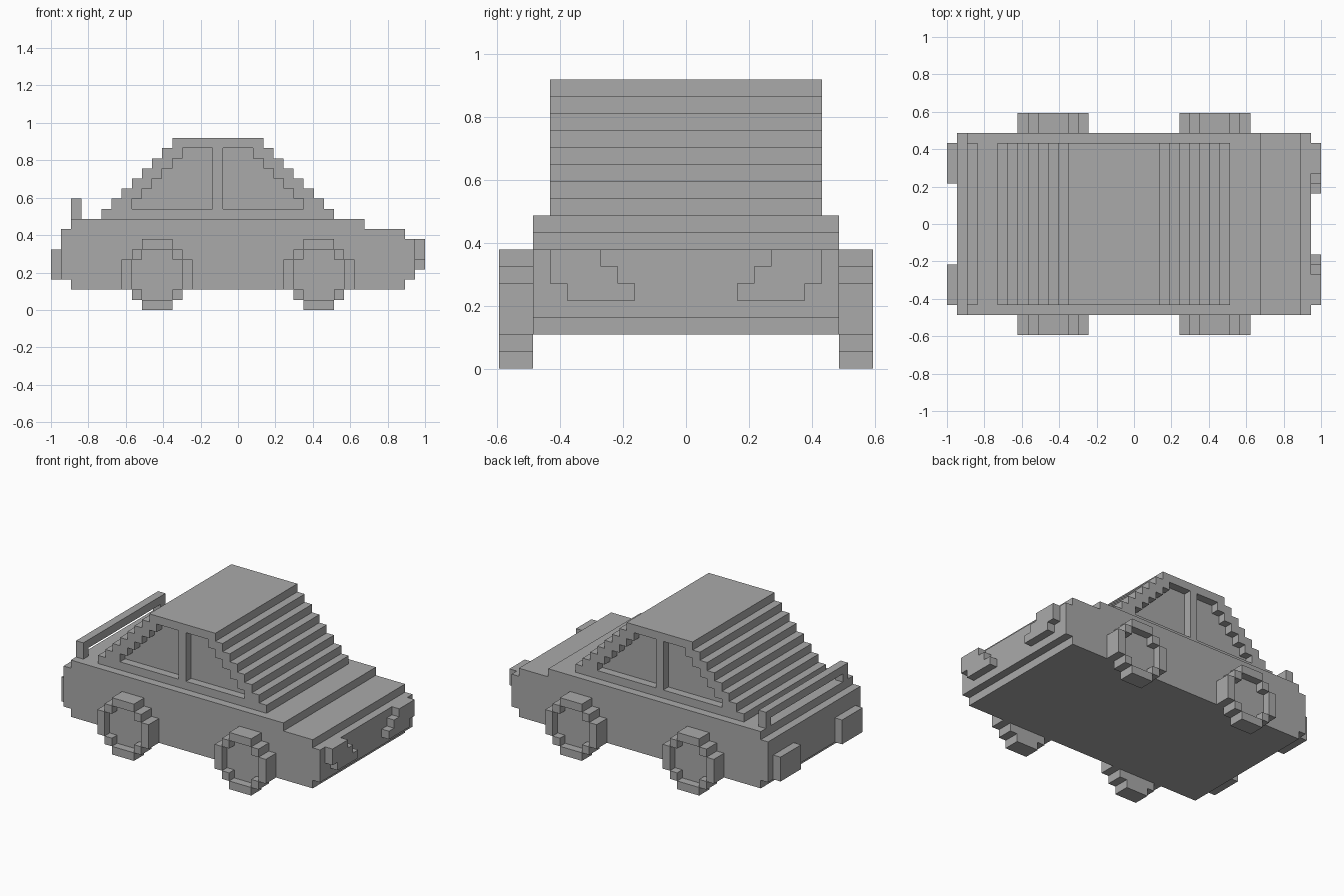
import bpy
import bmesh

cube = bpy.data.objects.get("Cube")
if cube:
    bpy.data.objects.remove(cube, do_unlink=True)

U = 2 / 37      # size of one block
MID = 18.5      # half the length in blocks

grey = bpy.data.materials.new("plain grey")
grey.use_nodes = True
grey.diffuse_color = (0.4, 0.4, 0.4, 1)
grey.node_tree.nodes["Principled BSDF"].inputs["Base Color"].default_value = (0.4, 0.4, 0.4, 1)


def prism(name, rows, lo, hi, along="y"):
    """Extrude a stepped outline; rows are (bottom, top, left, right) in blocks."""
    left, right = [], []
    for z0, z1, a, b in rows:
        left += [(a, z0), (a, z1)]
        right += [(b, z0), (b, z1)]
    outline = []
    for p in right + left[::-1]:
        if not outline or p != outline[-1]:
            outline.append(p)
    bm = bmesh.new()
    ends = []
    for d in (lo, hi):
        if along == "y":
            pts = [((h - MID) * U, d * U, z * U) for h, z in outline]
        else:
            pts = [((d - MID) * U, h * U, z * U) for h, z in outline]
        ends.append([bm.verts.new(p) for p in pts])
    bm.faces.new(ends[0])
    bm.faces.new(ends[1][::-1])
    n = len(outline)
    for i in range(n):
        j = (i + 1) % n
        bm.faces.new((ends[0][i], ends[0][j], ends[1][j], ends[1][i]))
    bmesh.ops.recalc_face_normals(bm, faces=bm.faces)
    mesh = bpy.data.meshes.new(name)
    bm.to_mesh(mesh)
    bm.free()
    mesh.materials.append(grey)
    obj = bpy.data.objects.new(name, mesh)
    bpy.context.collection.objects.link(obj)
    return obj


def carve(obj, cutters):
    """Subtract the cutters, bake the result and remove the cutters."""
    for c in cutters:
        c.hide_render = True
        mod = obj.modifiers.new("recess", "BOOLEAN")
        mod.operation = "DIFFERENCE"
        mod.solver = "EXACT"
        mod.object = c
    bpy.context.view_layer.update()
    deps = bpy.context.evaluated_depsgraph_get()
    baked = bpy.data.meshes.new_from_object(obj.evaluated_get(deps))
    obj.modifiers.clear()
    obj.data = baked
    for c in cutters:
        bpy.data.objects.remove(c, do_unlink=True)


def span(side, a, b):
    """Depth range on one side of the car."""
    return sorted((side * a, side * b))


# Lower body with stepped nose and tail
prism("body", [(2, 3, 2, 35), (3, 7, 1, 36), (7, 8, 1, 35), (8, 9, 2, 31)], -9, 9)

# Stepped cabin with two recessed windows on each side
cabin = prism("cabin", [(9 + i, 10 + i, 5 + i, 28 - i) for i in range(8)], -8, 8)
rear_pane = [(10 + i, 11 + i, 8 + i, 16) for i in range(6)]
front_pane = [(10 + i, 11 + i, 17, 25 - i) for i in range(6)]
carve(cabin, [prism("window_cutter", pane, *span(s, 7, 9))
              for s in (-1, 1) for pane in (rear_pane, front_pane)])

# Wheels: stepped discs with a sunken hub
for end, centre in (("rear", 10.5), ("front", 26.5)):
    tyre = [(z0, z1, centre - r, centre + r) for z0, z1, r in
            ((0, 1, 1.5), (1, 2, 2.5), (2, 5, 3.5), (5, 6, 2.5), (6, 7, 1.5))]
    hub = [(z0, z1, centre - r, centre + r) for z0, z1, r in
           ((1, 2, 1.5), (2, 5, 2.5), (5, 6, 1.5))]
    for side, word in ((-1, "right"), (1, "left")):
        wheel = prism(f"{end}_wheel_{word}", tyre, *span(side, 9, 11))
        carve(wheel, [prism("hub_cutter", hub, *span(side, 10, 12))])

# Headlights and tail lights
for side, word in ((-1, "right"), (1, "left")):
    lamp = [(z, z + 1, *span(side, a, b)) for z, a, b in ((4, 3, 7), (5, 4, 8), (6, 5, 8))]
    prism(f"headlight_{word}", lamp, 36, 37, "x")
    prism(f"tail_light_{word}", [(3, 6, *span(side, 4, 8))], 0, 1, "x")
    prism(f"spoiler_post_{word}", [(9, 10, *span(side, 7, 8))], 2, 3, "x")

# Spoiler bar
prism("spoiler_bar", [(10, 11, -8, 8)], 2, 3, "x")
